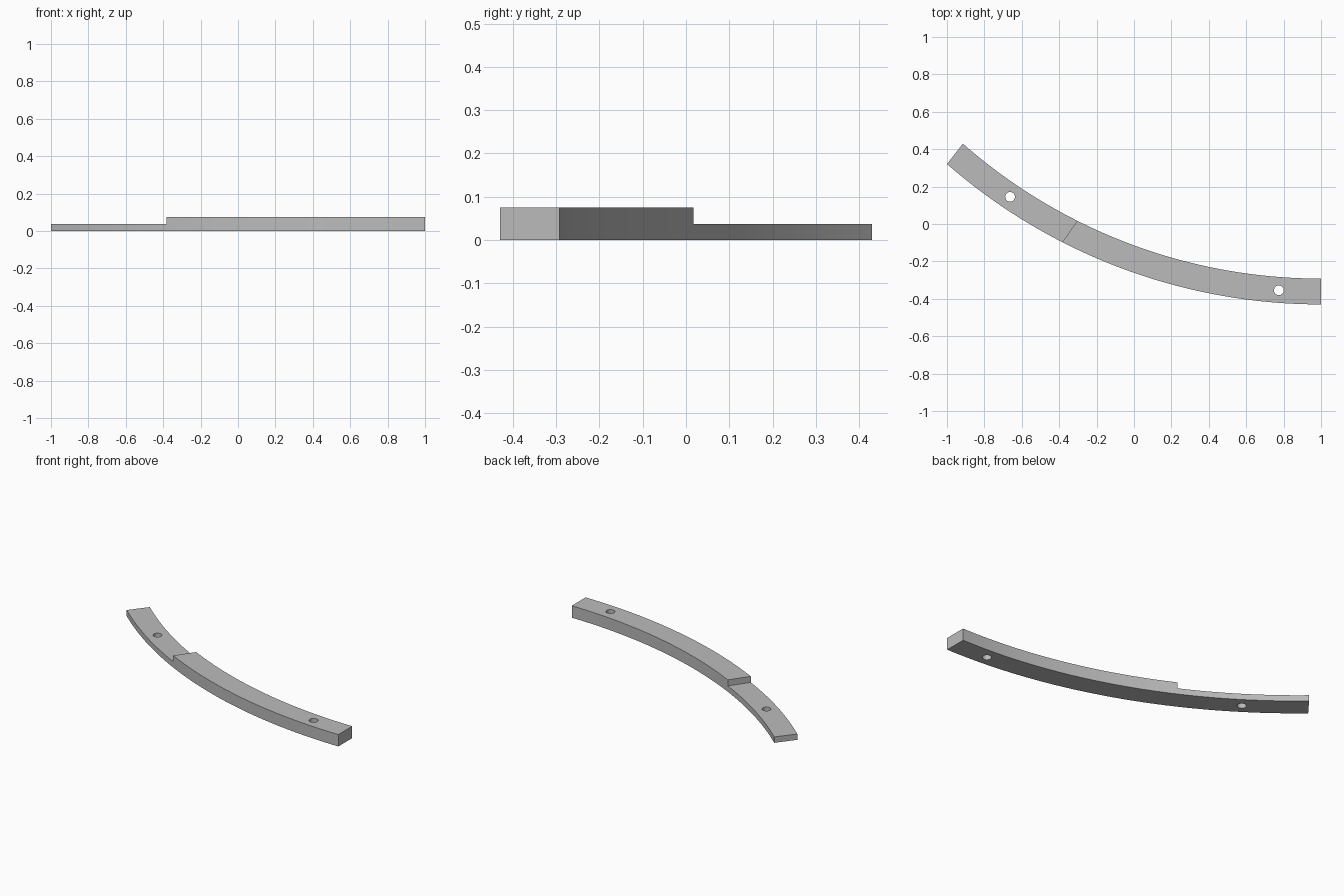
import bpy, bmesh, math
from mathutils import Vector, Matrix

cube = bpy.data.objects.get("Cube")
if cube:
    bpy.data.objects.remove(cube, do_unlink=True)

CENTRE = Vector((1.0, 2.61))
R_OUT, R_IN, R_MID = 3.04, 2.902, 2.973
HEIGHT, SHELF = 0.075, 0.037
STEPS = 48

grey = bpy.data.materials.new("plain grey")
grey.use_nodes = True
colour = (0.5, 0.5, 0.5, 1)
grey.diffuse_color = colour
grey.node_tree.nodes["Principled BSDF"].inputs["Base Color"].default_value = colour


def arc_point(radius, angle):
    return CENTRE + radius * Vector((-math.sin(angle), -math.cos(angle)))


def make_object(name, bm):
    bmesh.ops.recalc_face_normals(bm, faces=bm.faces)
    mesh = bpy.data.meshes.new(name)
    bm.to_mesh(mesh)
    bm.free()
    mesh.materials.append(grey)
    obj = bpy.data.objects.new(name, mesh)
    bpy.context.collection.objects.link(obj)
    return obj


def subtract(target, cutter):
    cutter.hide_render = True
    mod = target.modifiers.new("cut", 'BOOLEAN')
    mod.operation = 'DIFFERENCE'
    mod.solver = 'EXACT'
    mod.object = cutter
    bpy.context.view_layer.objects.active = target
    bpy.ops.object.modifier_apply(modifier=mod.name)
    bpy.data.objects.remove(cutter, do_unlink=True)


# Curved bar: an arc-shaped outline raised to full height
end_out = math.asin(2.0 / R_OUT)
end_in = math.asin(1.915 / R_IN)
outline = [arc_point(R_OUT, end_out * i / STEPS) for i in range(STEPS + 1)]
outline += [arc_point(R_IN, end_in * i / STEPS) for i in reversed(range(STEPS + 1))]
bm = bmesh.new()
base = bm.faces.new([bm.verts.new((p.x, p.y, 0)) for p in outline])
raised = bmesh.ops.extrude_face_region(bm, geom=[base])
top_verts = [g for g in raised["geom"] if isinstance(g, bmesh.types.BMVert)]
bmesh.ops.translate(bm, verts=top_verts, vec=(0, 0, HEIGHT))
bar = make_object("curved_bar", bm)

# Half-height lap at the left-hand end of the arc, cut square to its hole
lap_turn = math.radians(-35)
block = (Matrix.Translation((-0.339, -0.034, SHELF))
         @ Matrix.Rotation(lap_turn, 4, 'Z')
         @ Matrix.Translation((-0.6, 0, 0.1))
         @ Matrix.Diagonal((1.2, 1.2, 0.2, 1)))
bm = bmesh.new()
bmesh.ops.create_cube(bm, size=1, matrix=block)
subtract(bar, make_object("lap_cutter", bm))

# Bolt holes along the centre line
for degrees in (34, 4.35):
    p = arc_point(R_MID, math.radians(degrees))
    bm = bmesh.new()
    bmesh.ops.create_cone(bm, cap_ends=True, segments=32, radius1=0.026,
                          radius2=0.026, depth=0.4,
                          matrix=Matrix.Translation((p.x, p.y, 0)))
    subtract(bar, make_object("hole_cutter", bm))

bpy.ops.object.select_all(action='DESELECT')
bar.select_set(True)
bpy.context.view_layer.objects.active = bar
bpy.ops.object.shade_smooth_by_angle(angle=math.radians(30))
